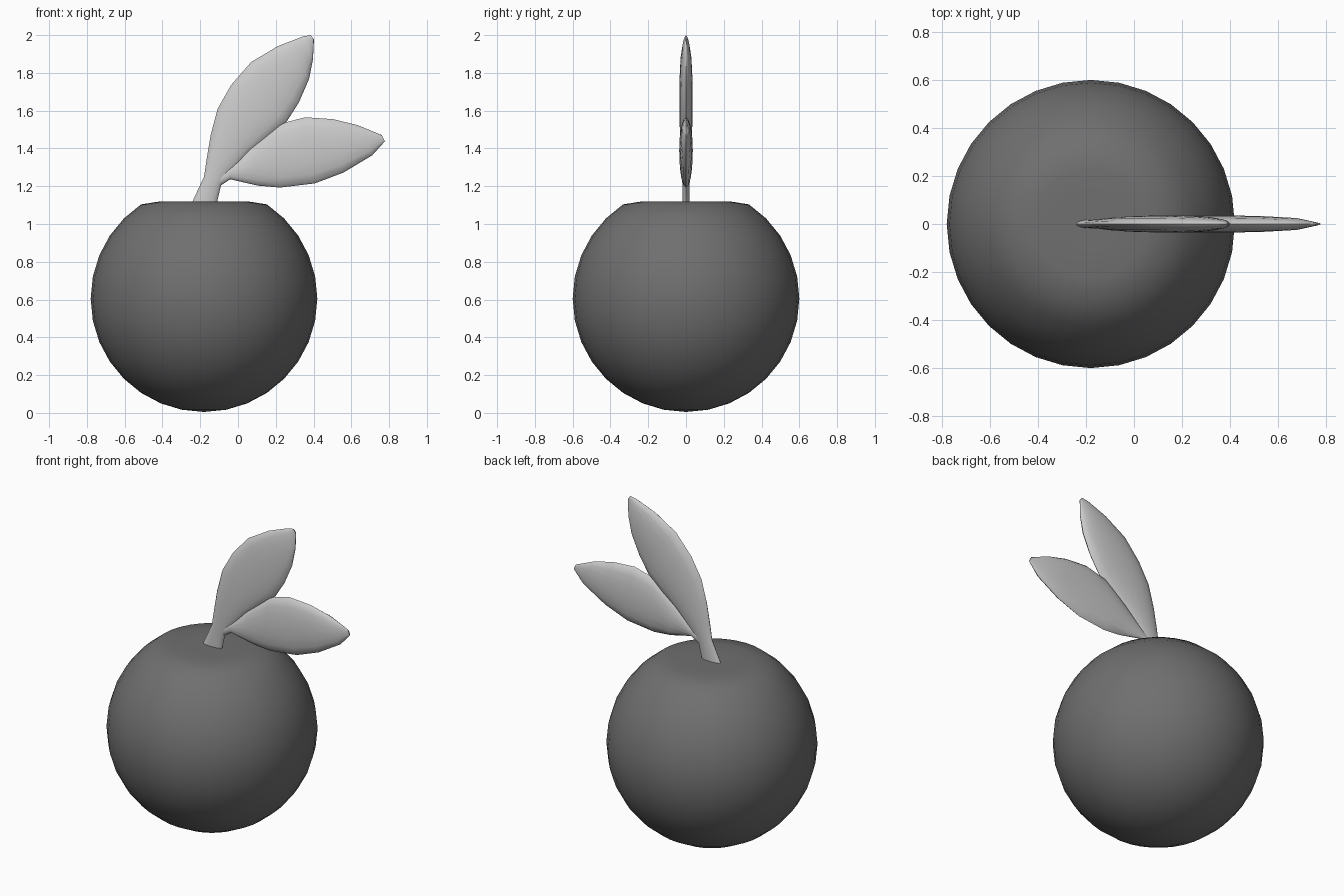
import bpy, bmesh, math

if "Cube" in bpy.data.objects:
    bpy.data.objects.remove(bpy.data.objects["Cube"])


def finish(name, bm, grey):
    bmesh.ops.recalc_face_normals(bm, faces=bm.faces)
    for f in bm.faces:
        f.smooth = True
    me = bpy.data.meshes.new(name)
    bm.to_mesh(me)
    bm.free()
    ob = bpy.data.objects.new(name, me)
    bpy.context.collection.objects.link(ob)
    mat = bpy.data.materials.new(name + "_grey")
    mat.diffuse_color = (grey, grey, grey, 1)
    mat.use_nodes = True
    mat.node_tree.nodes["Principled BSDF"].inputs["Base Color"].default_value = mat.diffuse_color
    me.materials.append(mat)
    bpy.context.view_layer.objects.active = ob
    ob.select_set(True)
    bpy.ops.object.shade_smooth_by_angle(angle=math.radians(50))
    ob.select_set(False)


def loft(name, sections, sides=16):
    """Oval rings between two outline points (x, z), (x, z) with half thickness."""
    bm = bmesh.new()
    rings = []
    for ax, az, bx, bz, t in sections:
        ring = []
        for i in range(sides):
            a = 2 * math.pi * i / sides
            c = math.cos(a) / 2
            ring.append(bm.verts.new(((ax + bx) / 2 + (bx - ax) * c,
                                      t * math.sin(a),
                                      (az + bz) / 2 + (bz - az) * c)))
        rings.append(ring)
    for r, s in zip(rings, rings[1:]):
        for i in range(sides):
            j = (i + 1) % sides
            bm.faces.new((r[i], r[j], s[j], s[i]))
    bm.faces.new(rings[0])
    bm.faces.new(rings[-1])
    finish(name, bm, 0.75)


# Round fruit with a flattened top
bm = bmesh.new()
bmesh.ops.create_uvsphere(bm, u_segments=32, v_segments=16, radius=0.6)
for v in bm.verts:
    v.co.x -= 0.18
    v.co.z = min(v.co.z + 0.605, 1.12)
finish("fruit", bm, 0.16)

# Stem growing into the tall leaf
loft("stem_and_tall_leaf", [
    (-0.243, 1.115, -0.111, 1.115, 0.018),
    (-0.18, 1.25, -0.09, 1.205, 0.020),
    (-0.165, 1.35, -0.035, 1.275, 0.025),
    (-0.145, 1.47, 0.07, 1.385, 0.030),
    (-0.108, 1.61, 0.17, 1.465, 0.034),
    (-0.037, 1.735, 0.26, 1.545, 0.035),
    (0.069, 1.857, 0.323, 1.645, 0.035),
    (0.212, 1.942, 0.376, 1.767, 0.030),
    (0.344, 1.993, 0.397, 1.873, 0.018),
    (0.385, 2.0, 0.402, 1.977, 0.004)])

# Low leaf branching to the side
loft("low_leaf", [
    (-0.13, 1.25, -0.09, 1.205, 0.015),
    (-0.04, 1.30, -0.042, 1.237, 0.022),
    (0.074, 1.416, 0.106, 1.203, 0.030),
    (0.222, 1.53, 0.222, 1.193, 0.035),
    (0.355, 1.565, 0.407, 1.215, 0.036),
    (0.503, 1.555, 0.56, 1.273, 0.033),
    (0.635, 1.523, 0.71, 1.363, 0.025),
    (0.762, 1.47, 0.778, 1.438, 0.004)])
